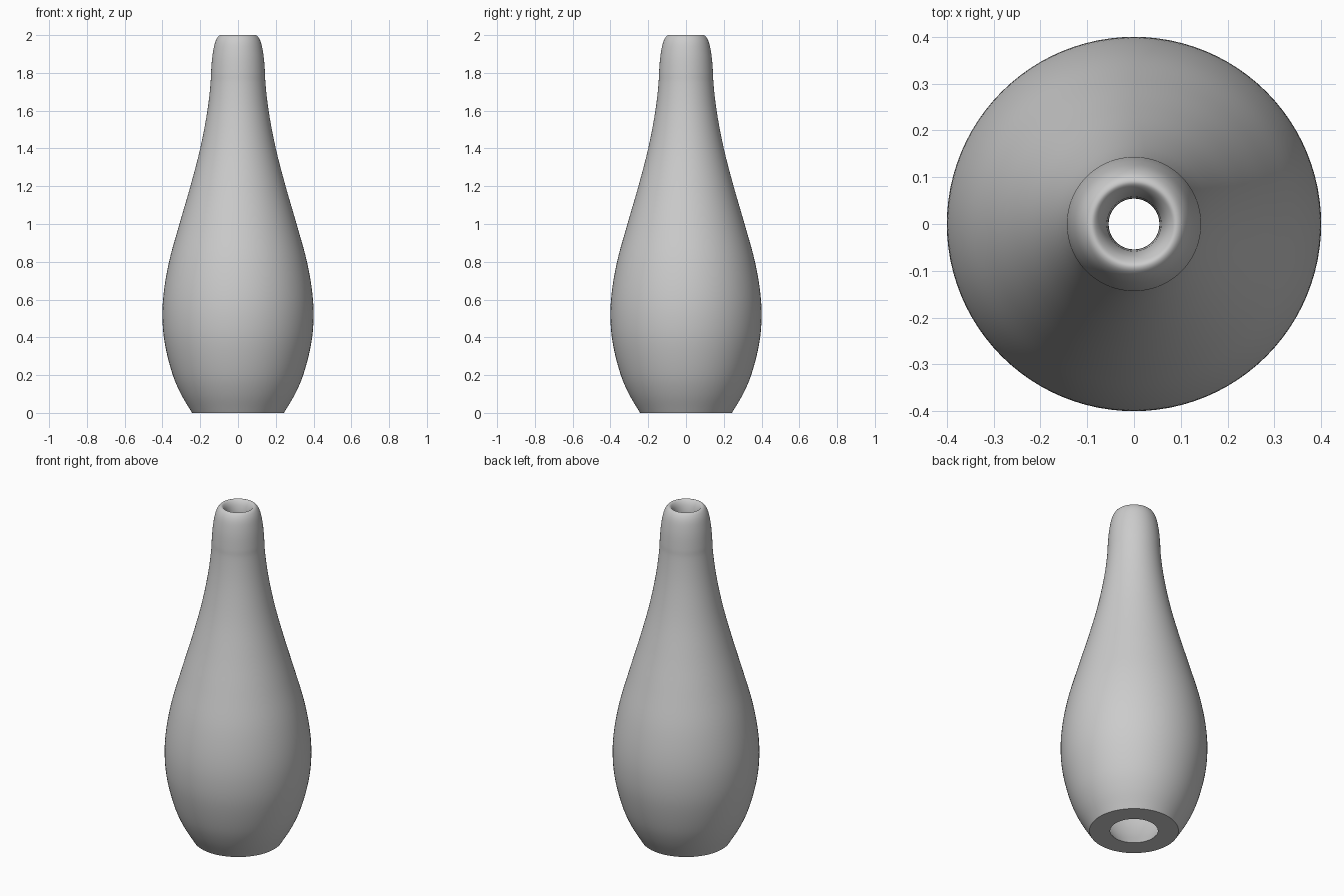
import bpy
import bmesh
import math
from mathutils import Vector

old = bpy.data.objects.get("Cube")
if old:
    bpy.data.objects.remove(old, do_unlink=True)

SEGMENTS = 96


def make_material(name, rgb):
    mat = bpy.data.materials.new(name)
    mat.use_nodes = True
    color = (*rgb, 1.0)
    mat.diffuse_color = color
    bsdf = mat.node_tree.nodes["Principled BSDF"]
    bsdf.inputs["Base Color"].default_value = color
    bsdf.inputs["Roughness"].default_value = 0.6
    return mat


def smooth_path(points, steps=5):
    """Centripetal spline through (radius, height) points."""
    pts = [Vector(p) for p in points]
    pts = [2 * pts[0] - pts[1]] + pts + [2 * pts[-1] - pts[-2]]
    path = []
    for a, b, c, d in zip(pts, pts[1:], pts[2:], pts[3:]):
        t1 = math.sqrt((b - a).length)
        t2 = t1 + math.sqrt((c - b).length)
        t3 = t2 + math.sqrt((d - c).length)
        for i in range(steps):
            t = t1 + (t2 - t1) * i / steps
            ab = a.lerp(b, t / t1)
            bc = b.lerp(c, (t - t1) / (t2 - t1))
            cd = c.lerp(d, (t - t2) / (t3 - t2))
            abc = ab.lerp(bc, t / t2)
            bcd = bc.lerp(cd, (t - t1) / (t3 - t1))
            path.append(abc.lerp(bcd, (t - t1) / (t2 - t1)))
    path.append(pts[-2])
    return path


def lathe(name, path, mat):
    """Revolve a closed profile around the z axis."""
    bm = bmesh.new()
    rings = []
    for r, z in path:
        rings.append([bm.verts.new((r * math.cos(a), r * math.sin(a), z))
                      for a in (math.tau * i / SEGMENTS for i in range(SEGMENTS))])
    for low, high in zip(rings, rings[1:] + rings[:1]):
        for i in range(SEGMENTS):
            j = (i + 1) % SEGMENTS
            bm.faces.new((low[i], low[j], high[j], high[i]))
    bmesh.ops.recalc_face_normals(bm, faces=bm.faces)
    mesh = bpy.data.meshes.new(name)
    bm.to_mesh(mesh)
    bm.free()
    mesh.materials.append(mat)
    obj = bpy.data.objects.new(name, mesh)
    bpy.context.collection.objects.link(obj)
    return obj


# Outer wall from the foot up to the lip
outer = [(0.243, 0), (0.302, 0.1), (0.345, 0.2), (0.388, 0.37), (0.4, 0.5),
         (0.394, 0.63), (0.365, 0.8), (0.31, 1.0), (0.252, 1.2), (0.2, 1.4),
         (0.162, 1.6), (0.145, 1.75), (0.143, 1.8), (0.134, 1.9),
         (0.118, 1.97), (0.1, 1.997)]
# Rounded lip, then the hollow from the mouth down to the open base
inner = [(0.088, 2.0), (0.074, 1.985), (0.062, 1.95), (0.056, 1.88),
         (0.055, 1.77), (0.07, 1.6), (0.108, 1.4), (0.163, 1.2),
         (0.22, 1.0), (0.275, 0.8), (0.304, 0.63), (0.31, 0.5),
         (0.298, 0.37), (0.25, 0.2), (0.2, 0.1), (0.13, 0)]

grey = make_material("warm_grey_ceramic", (0.6, 0.6, 0.6))
vase = lathe("bottle_vase", smooth_path(outer + inner), grey)

# Smooth body with a crisp foot edge
bpy.ops.object.select_all(action="DESELECT")
vase.select_set(True)
bpy.context.view_layer.objects.active = vase
bpy.ops.object.shade_smooth_by_angle(angle=math.radians(40))
